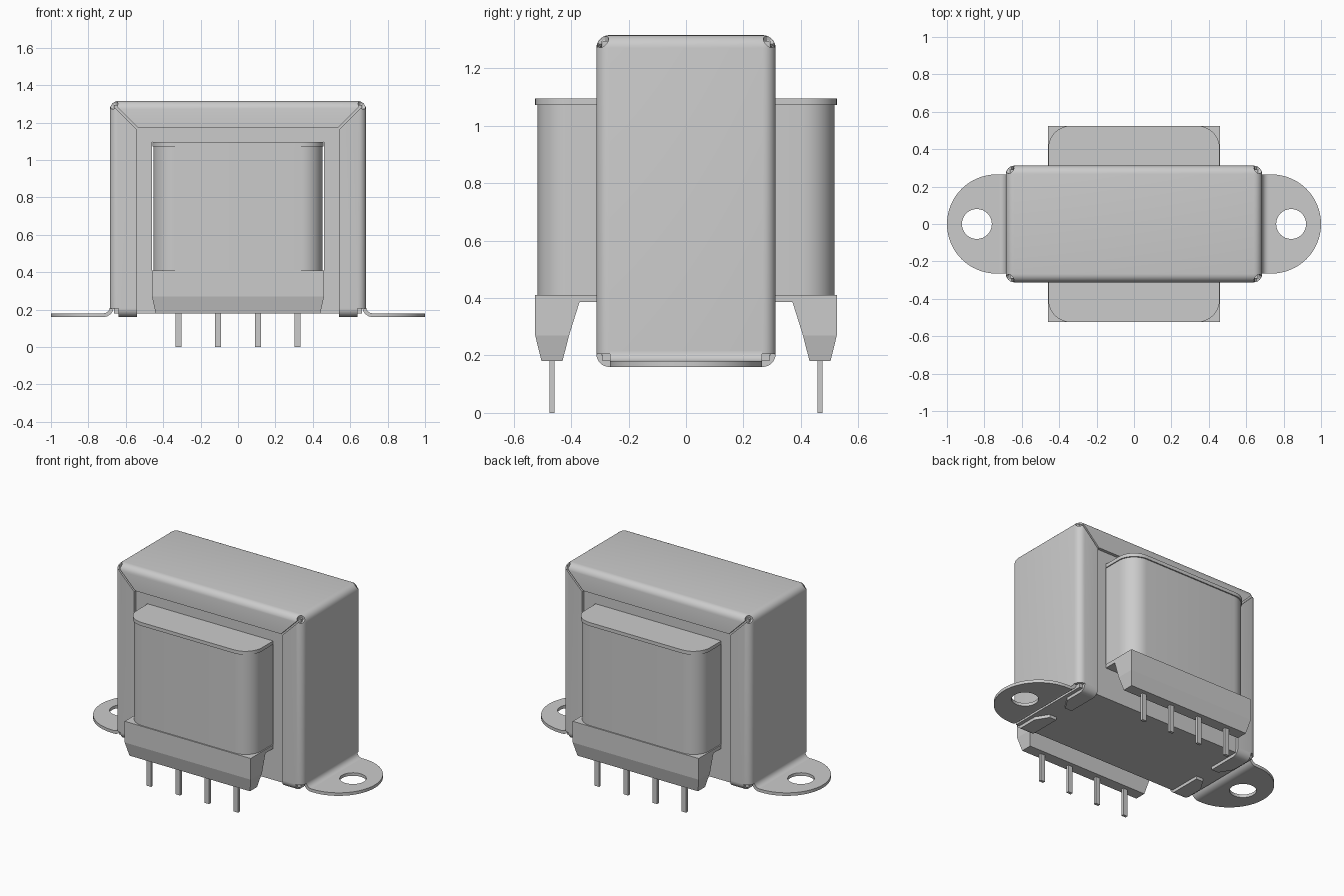
import bpy, bmesh, math
from mathutils import Vector, Matrix

if "Cube" in bpy.data.objects:
    bpy.data.objects.remove(bpy.data.objects["Cube"])


def finish(name, bm, mirror=(), smooth=False):
    bmesh.ops.recalc_face_normals(bm, faces=bm.faces)
    me = bpy.data.meshes.new(name)
    bm.to_mesh(me)
    bm.free()
    ob = bpy.data.objects.new(name, me)
    bpy.context.collection.objects.link(ob)
    bpy.ops.object.select_all(action='DESELECT')
    ob.select_set(True)
    bpy.context.view_layer.objects.active = ob
    if smooth:
        bpy.ops.object.shade_smooth_by_angle(angle=math.radians(35))
    if mirror:
        m = ob.modifiers.new("mirror", 'MIRROR')
        m.use_axis = ['x' in mirror, 'y' in mirror, False]
        m.use_mirror_merge = False
    return ob


def add_box(bm, lo, hi):
    lo, hi = Vector(lo), Vector(hi)
    mat = Matrix.Translation((lo + hi) / 2) @ Matrix.Diagonal((*(hi - lo), 1))
    return bmesh.ops.create_cube(bm, size=1, matrix=mat)['verts']


def box(name, lo, hi, mirror=(), bevel=0, pick=None, segs=6):
    bm = bmesh.new()
    add_box(bm, lo, hi)
    if bevel:
        bmesh.ops.bevel(bm, geom=[e for e in bm.edges if pick(e)], offset=bevel,
                        segments=segs, profile=0.5, affect='EDGES')
    return finish(name, bm, mirror, bool(bevel))


def prism(name, pts, axis, a, b, mirror=(), smooth=False):
    place = {'x': lambda p, t: (t, *p), 'y': lambda p, t: (p[0], t, p[1]),
             'z': lambda p, t: (*p, t)}[axis]
    bm = bmesh.new()
    f = bm.faces.new([bm.verts.new(place(p, a)) for p in pts])
    r = bmesh.ops.extrude_face_region(bm, geom=[f])
    d = Vector(place((0, 0), b - a))
    bmesh.ops.translate(bm, vec=d, verts=[v for v in r['geom'] if isinstance(v, bmesh.types.BMVert)])
    return finish(name, bm, mirror, smooth)


def cut(ob, cutter):
    m = ob.modifiers.new("cut", 'BOOLEAN')
    m.operation, m.object, m.solver = 'DIFFERENCE', cutter, 'EXACT'
    bpy.context.view_layer.objects.active = ob
    bpy.ops.object.modifier_apply(modifier=m.name)
    bpy.data.objects.remove(cutter)


def arc(cx, cy, r, a0, a1, n=8):
    return [(cx + r * math.cos(math.radians(a0 + (a1 - a0) * i / n)),
             cy + r * math.sin(math.radians(a0 + (a1 - a0) * i / n))) for i in range(n + 1)]


def vertical(e):
    return abs(e.verts[0].co.z - e.verts[1].co.z) > 1e-4


# folded sheet frame: rounded hollow shell with lips on front and back
frame = box("sheet_frame", (-.685, -.312, .205), (.685, .312, 1.315), bevel=.045,
            pick=lambda e: vertical(e) or e.verts[0].co.z > 1)
cut(frame, box("cut_inside", (-.665, -.292, 0), (.665, .292, 1.295)))
cut(frame, box("cut_opening", (-.54, -1, 0), (.54, 1, 1.17)))
# mitre slits and corner reliefs
for s in (-1, 1):
    w = .004
    slit = [(s * (.53 - w), 1.16 + w), (s * (.53 + w), 1.16 - w),
            (s * (.655 + w), 1.285 - w), (s * (.655 - w), 1.285 + w)]
    for t in (-1, 1):
        cut(frame, prism("cut_mitre", slit, 'y', t * .27, t * .4))
        bm = bmesh.new()
        bmesh.ops.create_uvsphere(bm, u_segments=12, v_segments=8, radius=.027,
                                  matrix=Matrix.Translation((s * .668, t * .295, 1.298)))
        cut(frame, finish("cut_relief", bm))

# laminated core with winding window
core = box("laminated_core", (-.664, -.291, .18), (.664, .291, 1.294))
cut(core, box("cut_window", (-.461, -1, .385), (.461, 1, 1.097)))

# mounting ears: outward bend, then flat rounded plate with a hole
bend = [(.685, .23)] + arc(.72, .215, .035, 180, 270) + arc(.72, .215, .055, 270, 180) + [(.665, .23)]
prism("ear_bend", bend, 'y', -.265, .265, 'x', True)
ear = prism("mounting_ear", [(.72, -.265)] + arc(.735, 0, .265, -90, 90, 32) + [(.72, .265)],
            'z', .16, .18, smooth=True)
cut(ear, prism("cut_hole", arc(.84, 0, .08, 0, 348.75, 31), 'z', .1, .3))
m = ear.modifiers.new("mirror", 'MIRROR')

# clamping tabs folded under the core
fold = [(.312, .206)] + arc(.267, .205, .045, 0, -90) + arc(.267, .205, .025, -90, 0) + [(.292, .206)]
prism("tab_bend", fold, 'x', .54, .64, 'xy', True)
prism("clamping_tab", [(.54, .267), (.64, .267), (.64, .15), (.59, .07), (.54, .07)],
      'z', .16, .18, 'xy')

# winding and bobbin
box("winding", (-.452, -.517, .40), (.452, .517, 1.075), bevel=.115, pick=vertical, segs=10)
box("bobbin_top", (-.458, -.525, 1.072), (.458, .525, 1.095), bevel=.12, pick=vertical, segs=10)
box("bobbin_base", (-.46, -.525, .386), (.46, .525, .41))

# pin carrier: sloped upper block and tapered foot
prism("pin_block", [(.525, .41), (.525, .27), (.407, .27), (.37, .388), (.37, .41)],
      'x', -.46, .46, 'y')
bm = bmesh.new()
for v in add_box(bm, (-.46, .407, .18), (.46, .525, .27)):
    if v.co.z < .2:
        v.co.x *= .44 / .46
        v.co.y = .503 if v.co.y > .45 else .43
finish("pin_block_foot", bm, 'y')

# pins
bm = bmesh.new()
for x in (-.318, -.106, .106, .318):
    add_box(bm, (x - .016, .458, 0), (x + .016, .476, .19))
finish("pins", bm, 'y')
